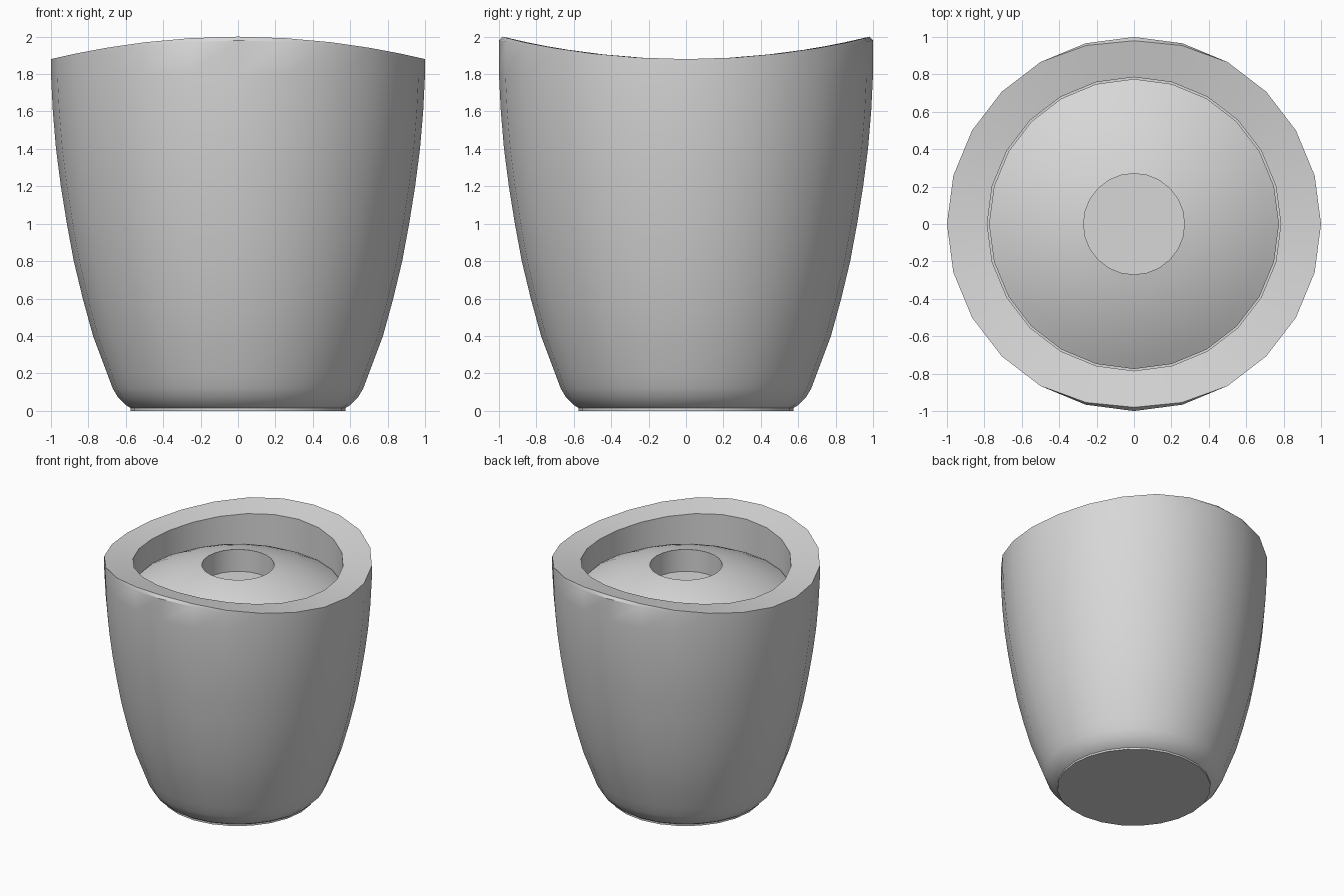
import bpy, bmesh
from math import sin, cos, pi, radians

cube = bpy.data.objects.get("Cube")
if cube:
    bpy.data.objects.remove(cube)

SIDES = 24

grey = bpy.data.materials.new("light grey")
grey.use_nodes = True
colour = (0.68, 0.68, 0.68, 1)
grey.diffuse_color = colour
grey.node_tree.nodes["Principled BSDF"].inputs["Base Color"].default_value = colour


def saddle(y):
    """Height of the saddle-shaped rim."""
    return 1.88 + 0.12 * y * y


def lathe(name, rings, cap_start=False, cap_end=False):
    """Revolve rings; each ring is a function of the angle giving (radius, height)."""
    bm = bmesh.new()
    loops = []
    for ring in rings:
        loop = []
        for i in range(SIDES):
            a = 2 * pi * i / SIDES
            r, z = ring(a)
            loop.append(bm.verts.new((r * cos(a), r * sin(a), z)))
        loops.append(loop)
    for low, high in zip(loops, loops[1:]):
        for i in range(SIDES):
            j = (i + 1) % SIDES
            bm.faces.new((low[i], low[j], high[j], high[i]))
    if cap_start:
        bm.faces.new(loops[0][::-1])
    if cap_end:
        bm.faces.new(loops[-1])
    mesh = bpy.data.meshes.new(name)
    bm.to_mesh(mesh)
    bm.free()
    mesh.materials.append(grey)
    obj = bpy.data.objects.new(name, mesh)
    bpy.context.collection.objects.link(obj)
    bpy.ops.object.select_all(action='DESELECT')
    obj.select_set(True)
    bpy.context.view_layer.objects.active = obj
    bpy.ops.object.shade_smooth_by_angle(angle=radians(30))
    return obj


def level(r, z):
    return lambda a: (r, z)


def rim_side(a):
    return 1.0, saddle(sin(a)) - 0.02


def rim_edge(a):
    # The two high points of the rim are slightly rounded off
    z = saddle(sin(a))
    return 1 - 0.02 * max(0, (z - 1.98) / 0.02), z


def rim_inner(a):
    return 0.785, saddle(0.785 * sin(a))


# Tapered body, saddle rim and shallow recess
profile = [(.575, 0), (.575, .015), (.60, .03), (.64, .07), (.67, .12),
           (.70, .2), (.775, .4), (.83, .6), (.878, .8), (.915, 1),
           (.947, 1.2), (.973, 1.4), (.99, 1.6), (1, 1.8)]
body_rings = [level(r, z) for r, z in profile]
body_rings += [rim_side, rim_edge, rim_inner, level(.785, 1.67)]
lathe("body", body_rings, cap_start=True, cap_end=True)

# Domed insert with a round well in the middle
dome_radii = [.775 - .505 * i / 8 for i in range(9)]
dome_rings = [level(.775, 1.67)]
dome_rings += [level(r, 1.907 - .37 * r * r) for r in dome_radii]
dome_rings.append(level(.27, 1.70))
lathe("domed_insert", dome_rings, cap_end=True)
